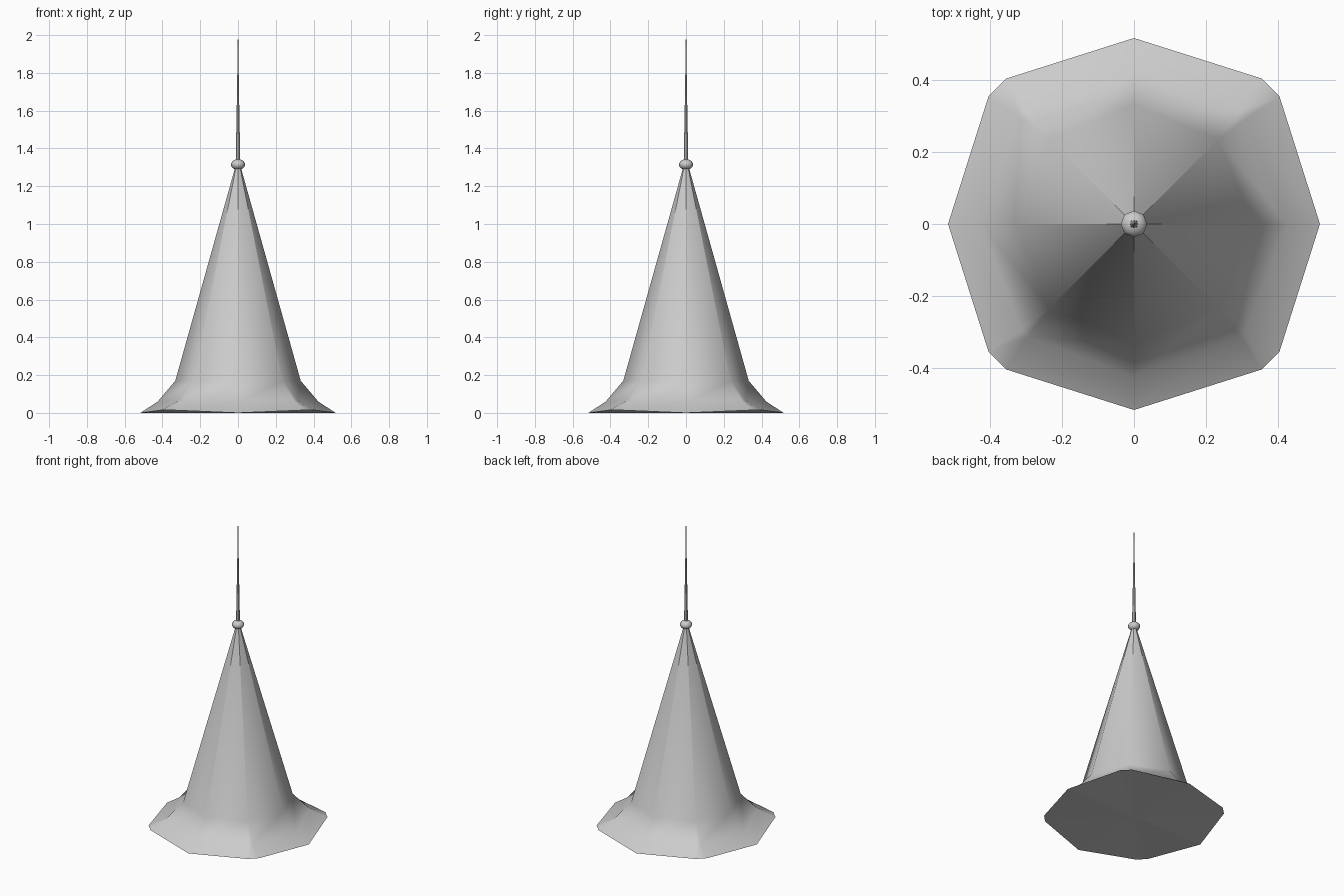
import bpy, bmesh
from math import sin, cos, radians

cube = bpy.data.objects.get("Cube")
if cube:
    bpy.data.objects.remove(cube)

grey = bpy.data.materials.new("slate grey")
grey.use_nodes = True
grey.diffuse_color = (0.6, 0.6, 0.6, 1)
grey.node_tree.nodes["Principled BSDF"].inputs["Base Color"].default_value = (0.6, 0.6, 0.6, 1)


def finish(bm, name):
    bmesh.ops.remove_doubles(bm, verts=bm.verts, dist=0.0005)
    bmesh.ops.recalc_face_normals(bm, faces=bm.faces)
    mesh = bpy.data.meshes.new(name)
    bm.to_mesh(mesh)
    bm.free()
    mesh.materials.append(grey)
    obj = bpy.data.objects.new(name, mesh)
    bpy.context.collection.objects.link(obj)
    return obj


def bridge(bm, a, b):
    n = len(a)
    for i in range(n):
        j = (i + 1) % n
        bm.faces.new((a[i], a[j], b[j], b[i]))


def roof_ring(bm, r, z, r_diag, z_diag, split):
    """Octagon ring whose diagonal corners are cut by +-split degrees."""
    ring = []
    for k in range(4):
        for deg, rad, h in ((0, r, z), (45 - split, r_diag, z_diag), (45 + split, r_diag, z_diag)):
            a = radians(90 * k + deg)
            ring.append(bm.verts.new((rad * cos(a), rad * sin(a), h)))
    return ring


def turned(name, profile, sides):
    bm = bmesh.new()
    rings = [[bm.verts.new((r * cos(radians(360 * i / sides)), r * sin(radians(360 * i / sides)), z))
              for i in range(sides)] for r, z in profile]
    for a, b in zip(rings, rings[1:]):
        bridge(bm, a, b)
    bm.faces.new(rings[0])
    bm.faces.new(rings[-1])
    return finish(bm, name)


# Roof: steep octagonal cone flaring to a wide eave, closed underneath
bm = bmesh.new()
rings = [roof_ring(bm, *p) for p in (
    (0.517, 0.0, 0.538, 0.015, 3.76),
    (0.425, 0.06, 0.43, 0.065, 1.8),
    (0.332, 0.17, 0.332, 0.17, 0),
    (0.012, 1.31, 0.012, 1.31, 0))]
for a, b in zip(rings, rings[1:]):
    bridge(bm, a, b)
bm.faces.new(rings[-1])
centre = bm.verts.new((0, 0, 0))
for i in range(12):
    bm.faces.new((rings[0][i], centre, rings[0][(i + 1) % 12]))
bmesh.ops.dissolve_degenerate(bm, dist=0.0005, edges=bm.edges)
roof = finish(bm, "spire_roof")
mesh = roof.data
for poly in mesh.polygons:
    poly.use_smooth = True
# Sharp cone ridges and eave edge, smooth flare
for e in mesh.edges:
    heights = sorted(mesh.vertices[v].co.z for v in e.vertices)
    ridge = heights[1] > 1
    eave = heights[1] < 0.02
    e.use_edge_sharp = ridge or eave
weighted = roof.modifiers.new("flat cone panels", 'WEIGHTED_NORMAL')
weighted.keep_sharp = True

# Finial: bead and tapering needle
bead = turned("finial_bead", [(0.012, 1.288), (0.027, 1.295), (0.037, 1.308), (0.037, 1.322),
                              (0.027, 1.334), (0.012, 1.342)], 8)
needle = turned("finial_needle", [(0.012, 1.33), (0.009, 1.5), (0.005, 1.72), (0.001, 2.0)], 8)
for obj in (bead, needle):
    bpy.ops.object.select_all(action='DESELECT')
    obj.select_set(True)
    bpy.context.view_layer.objects.active = obj
    bpy.ops.object.shade_smooth_by_angle(angle=radians(40))
